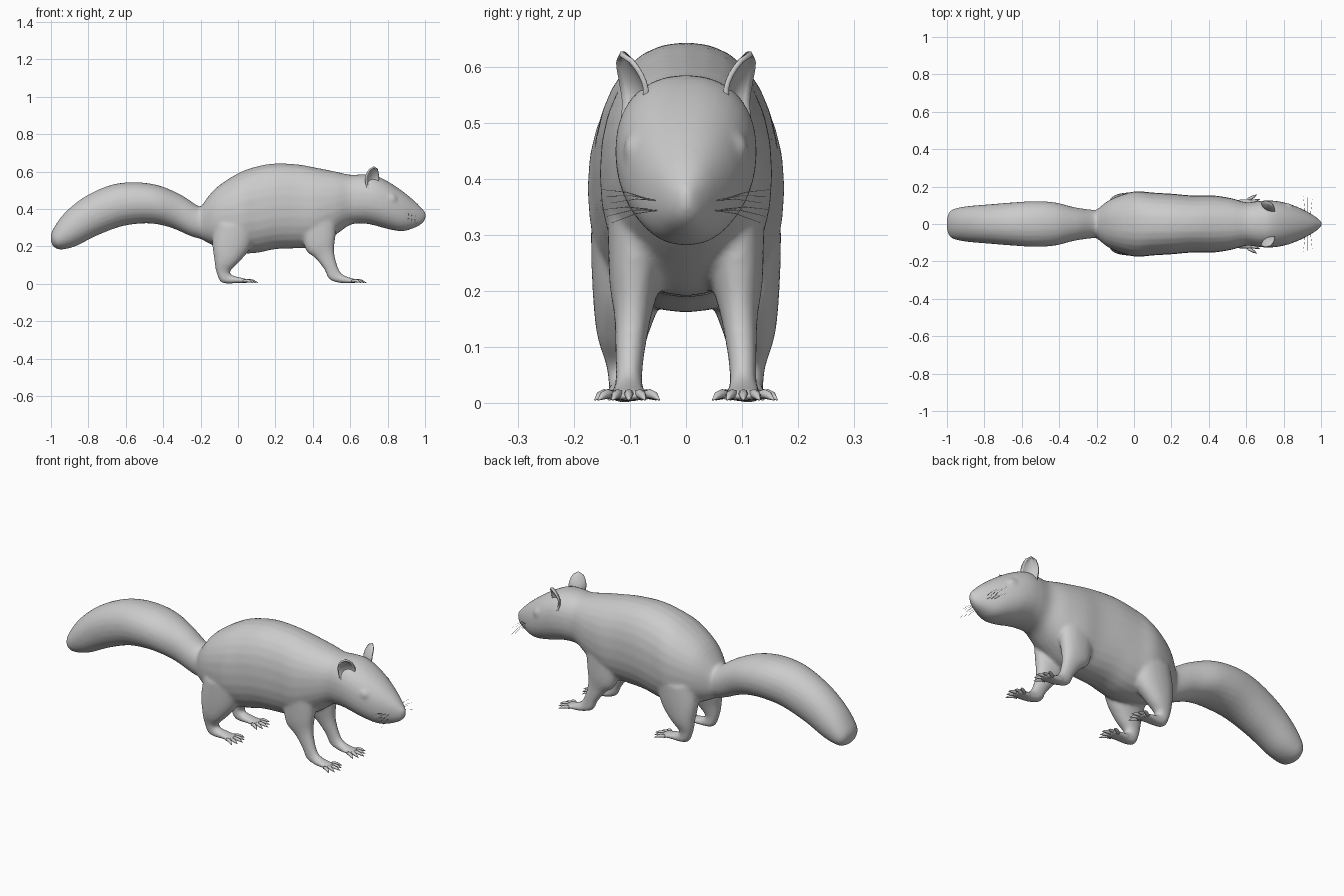
import bpy, bmesh, math
from mathutils import Vector

cube = bpy.data.objects.get("Cube")
if cube:
    bpy.data.objects.remove(cube, do_unlink=True)

fur = bpy.data.materials.new("grey fur")
fur.use_nodes = True
GREY = (0.6, 0.6, 0.6, 1)
fur.diffuse_color = GREY
fur.node_tree.nodes["Principled BSDF"].inputs["Base Color"].default_value = GREY


def spline(a, b, c, d, t):
    """Catmull-Rom step between b and c."""
    return 0.5 * (2 * b + (c - a) * t + (2 * a - 5 * b + 4 * c - d) * t * t
                  + (3 * b - a - 3 * c + d) * t ** 3)


def smooth_rows(rows, steps):
    rows = [rows[0]] + rows + [rows[-1]]
    out = []
    for i in range(1, len(rows) - 2):
        for s in range(steps):
            out.append([spline(*vals, s / steps) for vals in zip(*rows[i - 1:i + 3])])
    return out + [rows[-1]]


def loft(bm, rows, sides=20, power=2.0, steps=4):
    """Skin rings given as (x, z) of one edge, (x, z) of the other, half width, centre y."""
    rings = []
    for xa, za, xb, zb, w, y in smooth_rows([list(r) for r in rows], steps):
        ring = []
        for k in range(sides):
            a = 2 * math.pi * k / sides
            c, s = [math.copysign(abs(v) ** (2 / power), v) for v in (math.cos(a), math.sin(a))]
            ring.append(bm.verts.new(((xa + xb) / 2 + s * (xa - xb) / 2, y + c * w,
                                      (za + zb) / 2 + s * (za - zb) / 2)))
        rings.append(ring)
    for r, q in zip(rings, rings[1:]):
        for k in range(sides):
            n = (k + 1) % sides
            bm.faces.new((r[k], r[n], q[n], q[k]))
    bm.faces.new(rings[0])
    bm.faces.new(rings[-1])


def finish(bm, name):
    bmesh.ops.recalc_face_normals(bm, faces=bm.faces)
    mesh = bpy.data.meshes.new(name)
    bm.to_mesh(mesh)
    bm.free()
    mesh.materials.append(fur)
    mesh.polygons.foreach_set("use_smooth", [True] * len(mesh.polygons))
    obj = bpy.data.objects.new(name, mesh)
    bpy.context.collection.objects.link(obj)
    return obj


def tube(bm, points, radii, sides=8):
    """Round tapering tube through points."""
    rings = []
    direction = (points[-1] - points[0]).normalized()
    turn = direction.to_track_quat("Z", "Y")
    for p, r in zip(points, radii):
        rings.append([bm.verts.new(p + turn @ Vector((r * math.cos(2 * math.pi * k / sides),
                                                      r * math.sin(2 * math.pi * k / sides), 0)))
                      for k in range(sides)])
    for r, q in zip(rings, rings[1:]):
        for k in range(sides):
            n = (k + 1) % sides
            bm.faces.new((r[k], r[n], q[n], q[k]))
    bm.faces.new(rings[0])
    bm.faces.new(rings[-1])


# Trunk and head: x, top, bottom, half width
trunk = [(-.2, .41, .24, .075), (-.12, .51, .2, .135), (0, .59, .165, .174),
         (.1, .627, .165, .168), (.2, .643, .185, .162), (.32, .638, .19, .152),
         (.42, .62, .2, .153), (.52, .6, .26, .138), (.6, .583, .315, .116),
         (.67, .585, .322, .123), (.73, .58, .312, .126), (.8, .548, .293, .116),
         (.88, .495, .281, .089), (.95, .437, .302, .052), (.99, .395, .327, .024),
         (1.005, .38, .355, .006)]
# Tail: upper edge x, z, lower edge x, z, half width
tail = [(-1.0, .23, -.99, .2, .03), (-.995, .28, -.95, .183, .075), (-.93, .375, -.87, .2, .094),
        (-.82, .465, -.76, .255, .104), (-.68, .528, -.63, .305, .115),
        (-.55, .543, -.52, .322, .122), (-.42, .525, -.43, .318, .116),
        (-.3, .473, -.34, .293, .09), (-.2, .41, -.24, .25, .076), (-.1, .39, -.14, .23, .07)]
# Legs: front edge x, z, rear edge x, z, half width, centre y
hind_leg = [(.1, .3, -.12, .32, .07, .1), (.065, .19, -.137, .22, .064, .103),
            (.005, .115, -.127, .13, .046, .113), (-.04, .07, -.116, .062, .03, .112),
            (-.035, .048, -.085, .005, .028, .11), (.01, .034, 0, .004, .034, .109),
            (.05, .024, .048, .005, .038, .108), (.062, .018, .062, .008, .03, .108)]
fore_leg = [(.53, .37, .34, .3, .05, .09), (.522, .26, .36, .185, .045, .092),
            (.514, .175, .415, .135, .033, .095), (.53, .1, .462, .075, .026, .1),
            (.553, .056, .488, .024, .024, .102), (.585, .037, .55, .004, .03, .102),
            (.63, .024, .627, .005, .036, .102), (.645, .018, .645, .008, .028, .102)]

bm = bmesh.new()
loft(bm, [(x, t, x, b, w, 0) for x, t, b, w in trunk], 28, 2.25)
loft(bm, [row + (0,) for row in tail], 24, 2.1)
for side in (-1, 1):
    for leg in (hind_leg, fore_leg):
        loft(bm, [row[:5] + (side * row[5],) for row in leg], 20, 2.2)
# Brow and cheek fullness around each eye
for side in (-1, 1):
    eye = bmesh.ops.create_uvsphere(bm, u_segments=16, v_segments=10, radius=1)["verts"]
    for v in eye:
        v.co = Vector((.815 + .034 * v.co.x, side * .094 + .018 * v.co.y, .452 + .028 * v.co.z))
body = finish(bm, "body")
remesh = body.modifiers.new("blend", "REMESH")
remesh.mode = "VOXEL"
remesh.voxel_size = .008
remesh.use_smooth_shade = True
relax = body.modifiers.new("relax", "SMOOTH")
relax.factor = .5
relax.iterations = 8

# Five spread toes with claws on every paw
for label, start, centre in (("hind", .04, .108), ("fore", .62, .102)):
    for side, word in ((-1, "right"), (1, "left")):
        bm = bmesh.new()
        for i in range(-2, 3):
            angle = i * .26
            base = Vector((start - .005 * abs(i), side * centre + i * .014, .014))
            heading = Vector((math.cos(angle), math.sin(angle), 0))
            length = .066 - .006 * abs(i)
            points = [base + heading * length * f + Vector((0, 0, h))
                      for f, h in ((0, 0), (.35, .003), (.65, 0), (.78, -.003), (1, -.008))]
            tube(bm, points, (.009, .0085, .0075, .005, .001))
        finish(bm, f"{label}_toes_{word}")

# Cupped ears, opening forward and outward
for side, word in ((-1, "right"), (1, "left")):
    bm = bmesh.new()
    across = Vector((.82, -side * .5, 0))
    up = Vector((.1, side * .24, 1)).normalized()
    facing = Vector((.5, side * .82, 0))
    root = Vector((.712, side * .08, .5))
    grid = []
    for j in range(11):
        v = j / 10
        half = .044 * math.sqrt(max(0, 1 - max(0, (v - .45) / .55) ** 2)) * (.75 + .25 * min(1, v * 2))
        grid.append([bm.verts.new(root + across * half * u + up * v * .127
                                  + facing * (.024 * u * u * (1 - v * .6) - .018 * math.sin(math.pi * v)))
                     for u in [k / 5 - 1 for k in range(11)]])
    for r, q in zip(grid, grid[1:]):
        for k in range(10):
            bm.faces.new((r[k], r[k + 1], q[k + 1], q[k]))
    bmesh.ops.remove_doubles(bm, verts=bm.verts, dist=.0005)
    ear = finish(bm, f"ear_{word}")
    shell = ear.modifiers.new("thickness", "SOLIDIFY")
    shell.thickness = .009
    shell.offset = 0

# Fine whiskers on both sides of the snout
for side, word in ((-1, "right"), (1, "left")):
    bm = bmesh.new()
    for i in range(6):
        row, col = divmod(i, 3)
        root = Vector((.915 + .014 * col, side * (.06 - .008 * col), .345 + .016 * row))
        tip = root + Vector((.01 * (col - 1), side * .09, .02 * row - .012 * col))
        tube(bm, [root, (root + tip) / 2 + Vector((0, 0, .005)), tip], (.0009, .0007, .0003), 4)
    finish(bm, f"whiskers_{word}")
